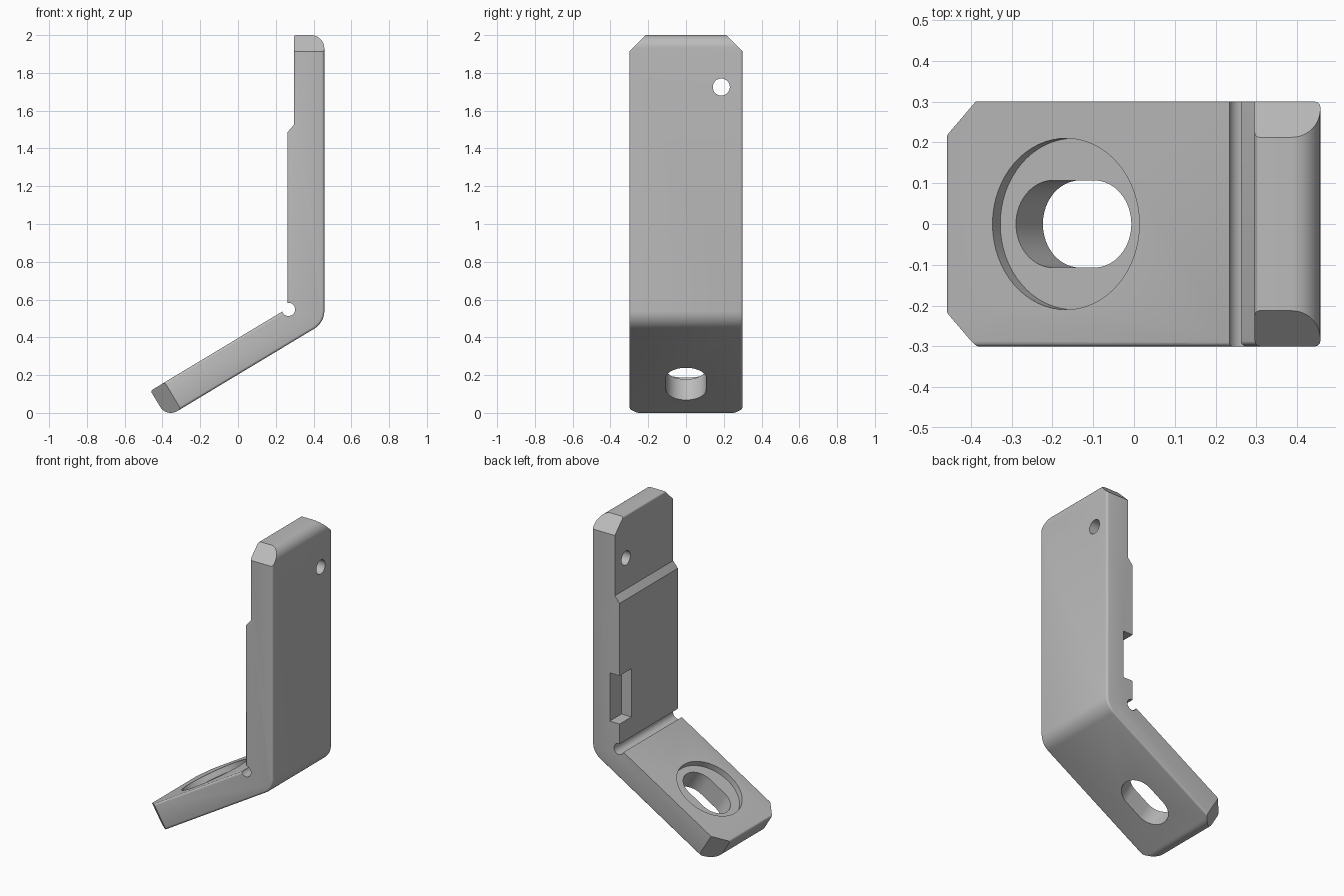
import bpy, bmesh, math
from mathutils import Vector, Matrix

if "Cube" in bpy.data.objects:
    bpy.data.objects.remove(bpy.data.objects["Cube"], do_unlink=True)

HALF = 0.3       # half width
CORNER = 0.0875  # corner chamfer
EDGE = 0.013     # small edge rounding
LEG = 0.165      # leg thickness

steel = bpy.data.materials.new("plain_grey")
steel.use_nodes = True
grey = (0.5, 0.5, 0.5, 1)
steel.diffuse_color = grey
steel.node_tree.nodes["Principled BSDF"].inputs["Base Color"].default_value = grey


def frame(origin, x, y, z):
    m = Matrix((x, y, z)).transposed().to_4x4()
    m.translation = Vector(origin)
    return m


def prism(points, low, high, matrix):
    """Extrude a flat outline from low to high along the frame's z."""
    bm = bmesh.new()
    face = bm.faces.new([bm.verts.new((p[0], p[1], low)) for p in points])
    top = bmesh.ops.extrude_face_region(bm, geom=[face])["geom"]
    bmesh.ops.translate(bm, vec=(0, 0, high - low),
                        verts=[v for v in top if isinstance(v, bmesh.types.BMVert)])
    bm.transform(matrix)
    bmesh.ops.recalc_face_normals(bm, faces=bm.faces)
    return bm


def slot(radius, straight=0.0, n=32):
    """Round-ended outline; a circle when straight is 0."""
    pts = []
    for side in (1, -1):
        for i in range(n + (1 if straight else 0)):
            a = math.pi * i / n - math.pi / 2
            pts.append((side * (straight + radius * math.cos(a)), side * radius * math.sin(a)))
    return pts


def fillet(corners, n=10):
    """Round each (point, radius) corner of an outline."""
    out = []
    for i, (p, r) in enumerate(corners):
        if not r:
            out.append(p)
            continue
        a = (corners[i - 1][0] - p).normalized()
        b = (corners[(i + 1) % len(corners)][0] - p).normalized()
        half = a.angle(b) / 2
        mid = p + (a + b).normalized() * r / math.sin(half)
        start = p + a * r / math.tan(half) - mid
        sweep = start.angle_signed(p + b * r / math.tan(half) - mid)
        for k in range(n + 1):
            out.append(mid + Matrix.Rotation(-sweep * k / n, 2) @ start)
    return out


def to_object(bm, name):
    mesh = bpy.data.meshes.new(name)
    bm.to_mesh(mesh)
    bm.free()
    obj = bpy.data.objects.new(name, mesh)
    bpy.context.collection.objects.link(obj)
    mesh.materials.append(steel)
    return obj


# Bent side profile
bend = Vector((0.262, 0.553))
end = Vector((-0.463, 0.117))
d = (bend - end).normalized()
n = Vector((-d.y, d.x))
outer_x, inner_x = 0.457, 0.296
foot = end - n * LEG
knee = foot + d * (outer_x - foot.x) / d.x
profile = fillet([
    (end, 0.012), (foot, 0.065), (knee, 0.11),
    (Vector((outer_x, 2)), 0.07), (Vector((inner_x, 2)), 0.012),
    (Vector((inner_x, 1.525)), 0), (Vector((bend.x, 1.485)), 0), (bend, 0)])
X, Y, Z = Vector((1, 0, 0)), Vector((0, 1, 0)), Vector((0, 0, 1))
side_frame = frame((0, 0, 0), X, Z, -Y)
bm = prism(profile, -HALF, HALF, side_frame)

# Rounded long edges: whole front outline, outer half of the back outline
def is_outer(v):
    above_leg = (Vector((v.co.x, v.co.z)) - end).dot(n)
    return v.co.x > inner_x + 0.05 or above_leg < -0.05

rim = []
for e in bm.edges:
    ys = [v.co.y for v in e.verts]
    if max(ys) < 0 or (min(ys) > 0 and all(is_outer(v) for v in e.verts)):
        rim.append(e)
bmesh.ops.bevel(bm, geom=rim, offset=EDGE, segments=3, profile=0.5,
                affect='EDGES', clamp_overlap=False)

# Chamfered corners at both ends
out = Vector((-d.x, 0, -d.y))
for tip, direction in ((Vector((outer_x, 0, 2)), Z), (Vector((end.x, 0, end.y)), out)):
    for s in (1, -1):
        cut = bmesh.ops.bisect_plane(
            bm, geom=bm.verts[:] + bm.edges[:] + bm.faces[:], dist=1e-5,
            plane_co=tip + Y * s * (HALF - CORNER), plane_no=direction + Y * s,
            clear_outer=True)
        edges = [g for g in cut["geom_cut"] if isinstance(g, bmesh.types.BMEdge)]
        bmesh.ops.contextual_create(bm, geom=edges)
bmesh.ops.remove_doubles(bm, verts=bm.verts, dist=1e-5)
bmesh.ops.recalc_face_normals(bm, faces=bm.faces)
bracket = to_object(bm, "bent_bracket")

# Cutters: counterbore, slot, bend relief, screw holes, edge notch
cx = -0.167
seat = frame((cx, 0, end.y + (cx - end.x) * d.y / d.x),
             Vector((d.x, 0, d.y)), Y, Vector((n.x, 0, n.y)))
cutters = [
    to_object(prism(slot(0.21), -0.037, 0.1, seat), "counterbore_cutter"),
    to_object(prism(slot(0.107, 0.058), -0.3, 0.1, seat), "slot_cutter"),
    to_object(prism(slot(0.035), -0.5, 0.5, frame((0.267, 0, 0.548), X, Z, -Y)), "relief_cutter"),
]
for s in (1, -1):
    hole = frame((0.38, s * 0.187, 1.725), Y, Z, X)
    cutters.append(to_object(prism(slot(0.045), -0.3, 0.3, hole), "screw_hole_cutter"))
notch = [(0.1, 0.18), (0.332, 0.18), (0.332, 0.5), (0.1, 0.5)]
cutters.append(to_object(prism(notch, 0.71, 1.02, Matrix()), "notch_cutter"))

bpy.ops.object.select_all(action='DESELECT')
bracket.select_set(True)
bpy.context.view_layer.objects.active = bracket
for c in cutters:
    c.hide_render = True
    mod = bracket.modifiers.new("cut", 'BOOLEAN')
    mod.operation = 'DIFFERENCE'
    mod.solver = 'EXACT'
    mod.object = c
    bpy.ops.object.modifier_apply(modifier=mod.name)
for c in cutters:
    bpy.data.objects.remove(c, do_unlink=True)

bpy.ops.object.shade_smooth_by_angle(angle=math.radians(31))
